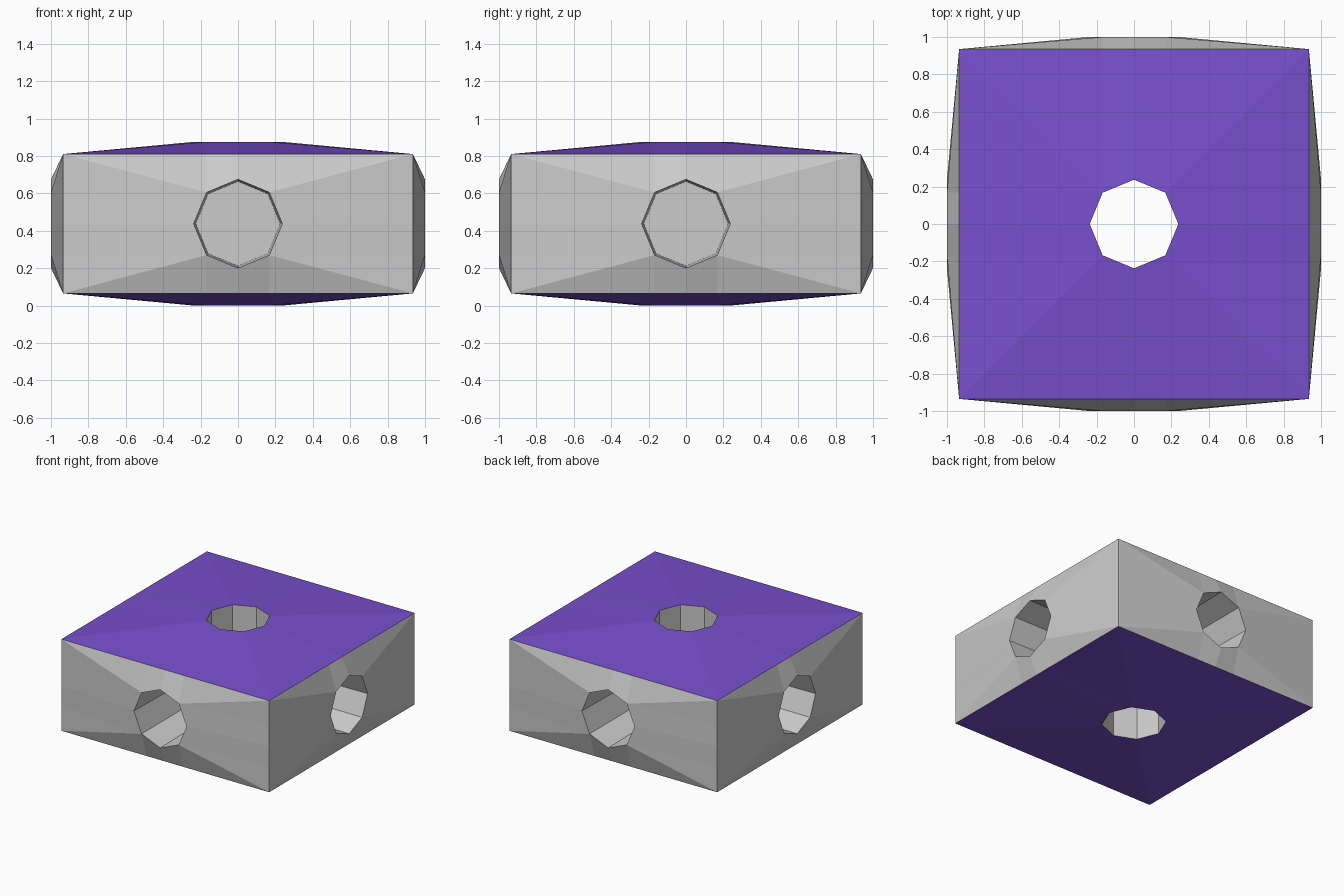
import bpy, bmesh
from math import cos, sin, pi
from mathutils import Vector

if "Cube" in bpy.data.objects:
    bpy.data.objects.remove(bpy.data.objects["Cube"])

HALF = Vector((1.0, 1.0, 0.4375))   # half extents at the hole rims
BULGE = 0.065                       # how far the rims stand proud of the corners
R = 0.237
CENTRE = Vector((0, 0, HALF.z))

purple = bpy.data.materials.new("purple")
purple.diffuse_color = (0.19, 0.08, 0.62, 1)
purple.use_nodes = True
purple.node_tree.nodes["Principled BSDF"].inputs["Base Color"].default_value = purple.diffuse_color


def extent(d, vec):
    return sum(abs(d[i]) * vec[i] for i in range(3))


def make_object(name, bm, mat=None):
    bmesh.ops.remove_doubles(bm, verts=bm.verts, dist=0.0005)
    mesh = bpy.data.meshes.new(name)
    bm.to_mesh(mesh)
    bm.free()
    ob = bpy.data.objects.new(name, mesh)
    bpy.context.collection.objects.link(ob)
    if mat:
        mesh.materials.append(mat)


def frame(n):
    n = Vector(n)
    u = Vector((0, 1, 0)) if n.x else Vector((1, 0, 0))
    return n, u, n.cross(u)


def ring(n, u, v, depth, r):
    return [CENTRE + n * depth + (u * cos(k * pi / 4) + v * sin(k * pi / 4)) * r
            for k in range(8)]


def add_face(bm, pts):
    bm.faces.new([bm.verts.new(p) for p in pts])


# Bulged rectangular panel around an octagonal hole
def add_panel(bm, normal):
    n, u, v = frame(normal)
    top = extent(n, HALF)
    a, b = extent(u, HALF) - BULGE, extent(v, HALF) - BULGE
    w = R * cos(pi / 4)
    rim = ring(n, u, v, top, R)
    outline = [(a, 0), (a, w), (a, b), (w, b), (0, b), (-w, b), (-a, b), (-a, w),
               (-a, 0), (-a, -w), (-a, -b), (-w, -b), (0, -b), (w, -b), (a, -b), (a, -w)]
    edge = [CENTRE + n * (top - BULGE) + u * x + v * y for x, y in outline]
    for q in range(4):
        e = [edge[(4 * q + i) % 16] for i in range(5)]
        o = [rim[(2 * q + i) % 8] for i in range(3)]
        add_face(bm, [o[0], e[0], e[1], o[1]])
        add_face(bm, [o[1], e[1], e[2]])
        add_face(bm, [o[1], e[2], e[3]])
        add_face(bm, [o[1], e[3], e[4], o[2]])


# Walls of a hole, with an optional floor
def add_socket(bm, normal, end, r_end, floor):
    n, u, v = frame(normal)
    outer = ring(n, u, v, extent(n, HALF), R)
    inner = ring(n, u, v, end, r_end)
    for k in range(8):
        j = (k + 1) % 8
        add_face(bm, [outer[k], outer[j], inner[j], inner[k]])
    if floor:
        add_face(bm, inner)


# Grey side walls with their blind sockets
bm = bmesh.new()
for d in ((1, 0, 0), (-1, 0, 0), (0, 1, 0), (0, -1, 0)):
    add_panel(bm, d)
    add_socket(bm, d, 0.25, 0.225, True)
make_object("side_walls", bm)

# Vertical through hole
bm = bmesh.new()
add_socket(bm, (0, 0, 1), -HALF.z, R, False)
make_object("centre_tube", bm)

# Purple top and bottom panels
for name, s in (("top_panel", 1), ("bottom_panel", -1)):
    bm = bmesh.new()
    add_panel(bm, (0, 0, s))
    make_object(name, bm, purple)
